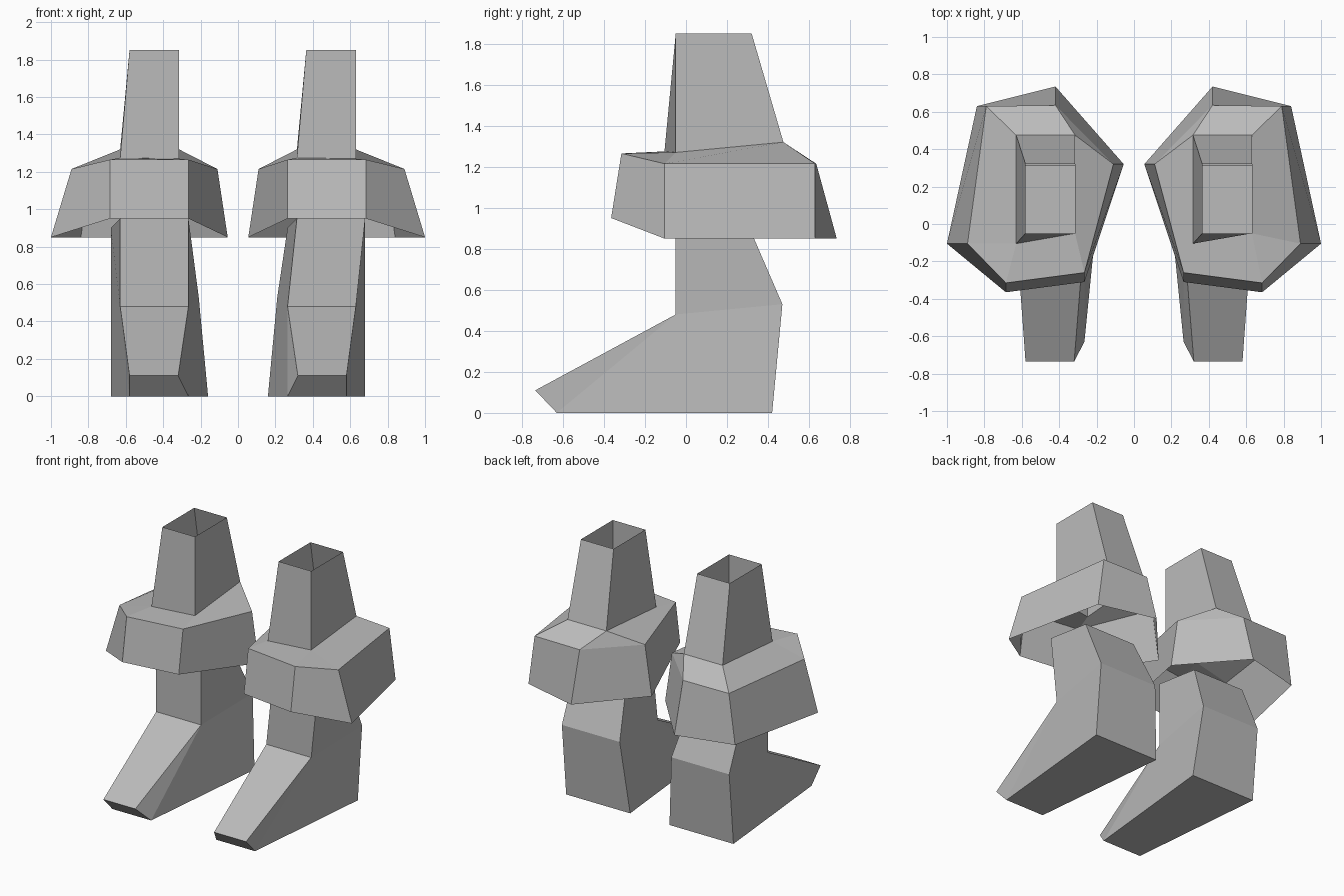
import bpy
import bmesh

if "Cube" in bpy.data.objects:
    bpy.data.objects.remove(bpy.data.objects["Cube"], do_unlink=True)

GREY = (0.5, 0.5, 0.5, 1)
grey = bpy.data.materials.new("plain grey")
grey.use_nodes = True
grey.diffuse_color = GREY
grey.node_tree.nodes["Principled BSDF"].inputs["Base Color"].default_value = GREY

PITCH = 0.945  # distance between the two shafts


def mirrored(points, side):
    return [(x * side, y, z) for x, y, z in points]


def shifted(points, side):
    """Shafts and ankle fronts repeat by a shift instead of a mirror."""
    return [(x if side > 0 else x - PITCH, y, z) for x, y, z in points]


def build(name, points, faces, flip):
    bm = bmesh.new()
    verts = [bm.verts.new(p) for p in points]
    for face in faces:
        bm.faces.new([verts[i] for i in face])
    if flip:
        bmesh.ops.reverse_faces(bm, faces=bm.faces[:])
    mesh = bpy.data.meshes.new(name)
    bm.to_mesh(mesh)
    bm.free()
    mesh.materials.append(grey)
    obj = bpy.data.objects.new(name, mesh)
    bpy.context.collection.objects.link(obj)


# Foot side profile: y, z, inner x, outer x
FOOT = [
    (-.735, .11, .32, .58),   # toe tip
    (-.63, 0, .265, .58),     # sole front
    (.42, 0, .16, .68),       # heel
    (.47, .53, .21, .68),     # heel bulge
    (.31, .90, .265, .68),    # ankle back
    (-.05, .95, .315, .68),   # ankle front
    (-.05, .48, .265, .63),   # instep
]


def foot(name, side):
    n = len(FOOT)
    points = []
    for i, (y, z, inner, outer) in enumerate(FOOT):
        pair = [(inner, y, z), (outer, y, z)]
        if i == 5 and side < 0:
            pair = shifted(pair, side)[::-1]
        else:
            pair = mirrored(pair, side)
        points += pair
    # walls around the profile, with the ankle left open
    faces = [(2 * i, 2 * i + 1, 2 * j + 1, 2 * j)
             for i, j in ((k, (k + 1) % n) for k in range(n)) if i != 4]
    # the two flanks
    for flank in ((0, 1, 6), (1, 2, 3, 6), (3, 4, 5, 6)):
        faces.append([2 * i for i in flank])
        faces.append([2 * i + 1 for i in reversed(flank)])
    build(name, points, faces, side > 0)


# Cuff rings, from the front inner corner round by the outside
CUFF_LOW = [(.265, -.31, .95), (.685, -.365, .95), (1, -.105, .85),
            (.84, .63, .85), (.42, .735, .85), (.055, .32, .85)]
CUFF_TOP = [(.265, -.26, 1.265), (.685, -.315, 1.265), (.89, -.105, 1.215),
            (.79, .63, 1.215), (.42, .635, 1.215), (.11, .32, 1.215)]
# Shaft rings in order of rising angle from the front low-x corner
SHAFT_LOW = [(.315, -.105, 1.275), (.63, -.05, 1.27),
             (.63, .475, 1.32), (.315, .475, 1.32)]
SHAFT_TOP = [(.365, -.05, 1.85), (.63, -.05, 1.85),
             (.63, .32, 1.85), (.365, .32, 1.85)]


def shaft_ring(ring, side):
    """Ring ordered inner front, outer front, outer back, inner back."""
    ring = shifted(ring, side)
    return ring if side > 0 else [ring[i] for i in (1, 0, 3, 2)]


def leg(name, side):
    low, top = shaft_ring(SHAFT_LOW, side), shaft_ring(SHAFT_TOP, side)

    # open tapered shaft
    walls = [(i, (i + 1) % 4, (i + 1) % 4 + 4, i + 4) for i in range(4)]
    build(name + "_shaft", low + top, walls, side < 0)

    # flared cuff, open underneath, closing in on the shaft
    points = mirrored(CUFF_LOW, side) + mirrored(CUFF_TOP, side) + low
    faces = [(i, (i + 1) % 6, (i + 1) % 6 + 6, i + 6) for i in range(6)]
    faces += [(6, 7, 13, 12), (7, 8, 13), (8, 9, 14, 13),
              (9, 10, 15, 14), (10, 11, 15), (11, 6, 12, 15)]
    build(name + "_cuff", points, faces, side < 0)

    foot(name + "_foot", side)


leg("left", 1)
leg("right", -1)
